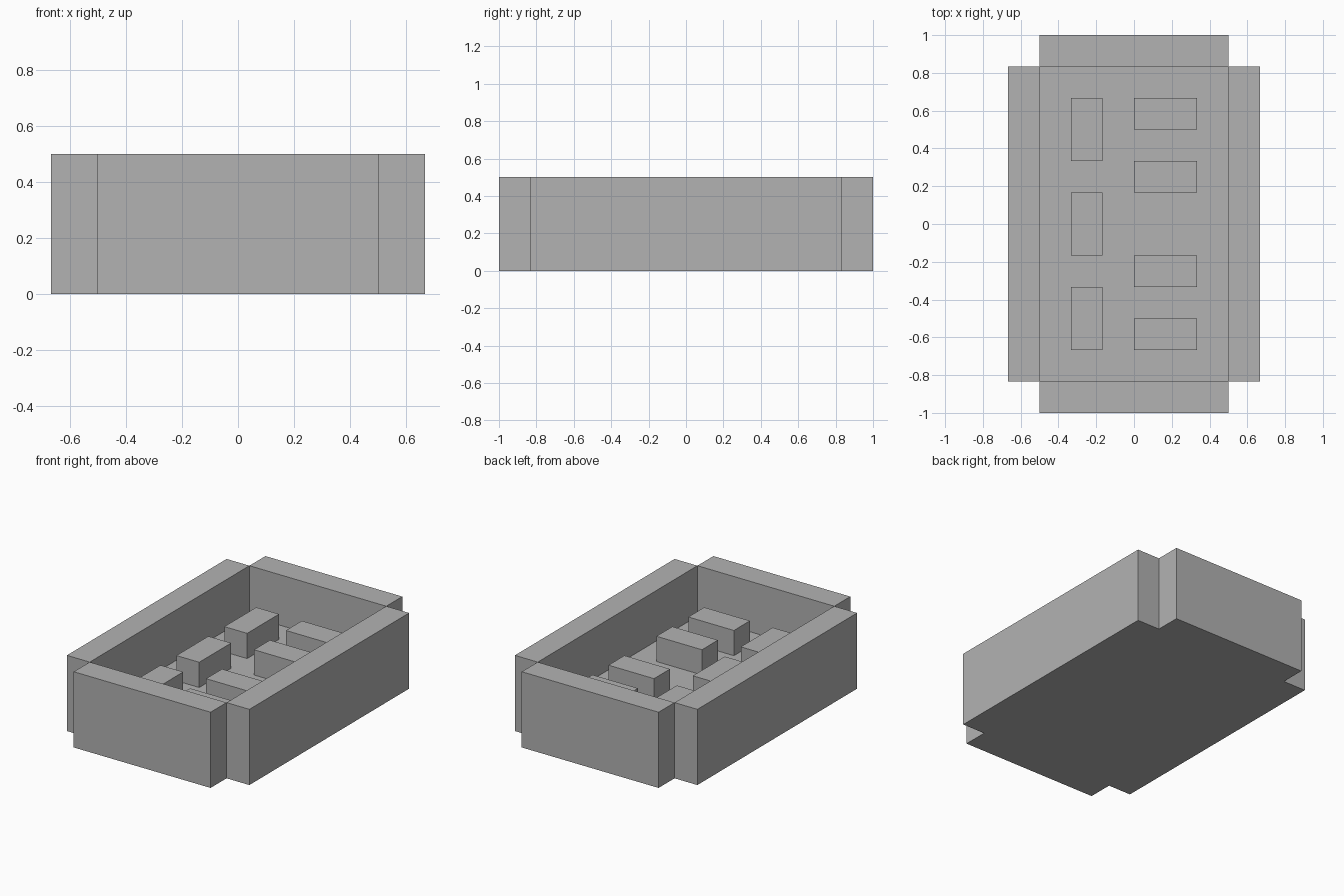
import bpy, bmesh
from mathutils import Vector

cube = bpy.data.objects.get("Cube")
if cube:
    bpy.data.objects.remove(cube, do_unlink=True)

U = 1 / 6                              # grid unit
HALF_X, HALF_Y = 3 * U, 5 * U          # inside of the tray
FLOOR, RIM = U, 3 * U

grey = bpy.data.materials.new("plain grey")
grey.use_nodes = True
grey.diffuse_color = (0.448, 0.448, 0.448, 1)
grey.node_tree.nodes["Principled BSDF"].inputs["Base Color"].default_value = grey.diffuse_color


def finish(name, bm):
    mesh = bpy.data.meshes.new(name)
    bm.to_mesh(mesh)
    bm.free()
    mesh.materials.append(grey)
    obj = bpy.data.objects.new(name, mesh)
    bpy.context.collection.objects.link(obj)
    return obj


def quad(bm, points):
    bm.faces.new([bm.verts.new(p) for p in points])


# Tray: floor and underside, with four walls that leave the corners notched
bm = bmesh.new()
corners = [(-HALF_X, -HALF_Y), (HALF_X, -HALF_Y), (HALF_X, HALF_Y), (-HALF_X, HALF_Y)]
quad(bm, [(x, y, FLOOR) for x, y in corners])
quad(bm, [(x, y, 0) for x, y in reversed(corners)])
for i in range(4):
    a, b = Vector((*corners[i], 0)), Vector((*corners[(i + 1) % 4], 0))
    along = (b - a).normalized()
    out = Vector((along.y, -along.x, 0)) * U
    c, d = a + out, b + out
    up, low = Vector((0, 0, RIM)), Vector((0, 0, FLOOR))
    quad(bm, [c + up, d + up, b + up, a + up])      # rim
    quad(bm, [a, b, d, c])                          # underside
    quad(bm, [c, d, d + up, c + up])                # outside
    quad(bm, [b + low, a + low, a + up, b + up])    # inside
    quad(bm, [a, c, c + up, a + up])                # ends
    quad(bm, [d, b, b + up, d + up])
bmesh.ops.remove_doubles(bm, verts=bm.verts, dist=0.0001)
finish("tray", bm)


# Blocks standing on the tray floor
def block(name, x, y, width, depth):
    bm = bmesh.new()
    bmesh.ops.create_cube(bm, size=1)
    bmesh.ops.scale(bm, vec=(width * U, depth * U, U), verts=bm.verts)
    obj = finish(name, bm)
    obj.location = (x * U, y * U, FLOOR + U / 2)


for i, y in enumerate((-3, 0, 3)):
    block(f"long_block_{i + 1}", -1.5, y, 1, 2)
for i, y in enumerate((-3.5, -1.5, 1.5, 3.5)):
    block(f"wide_block_{i + 1}", 1, y, 2, 1)
